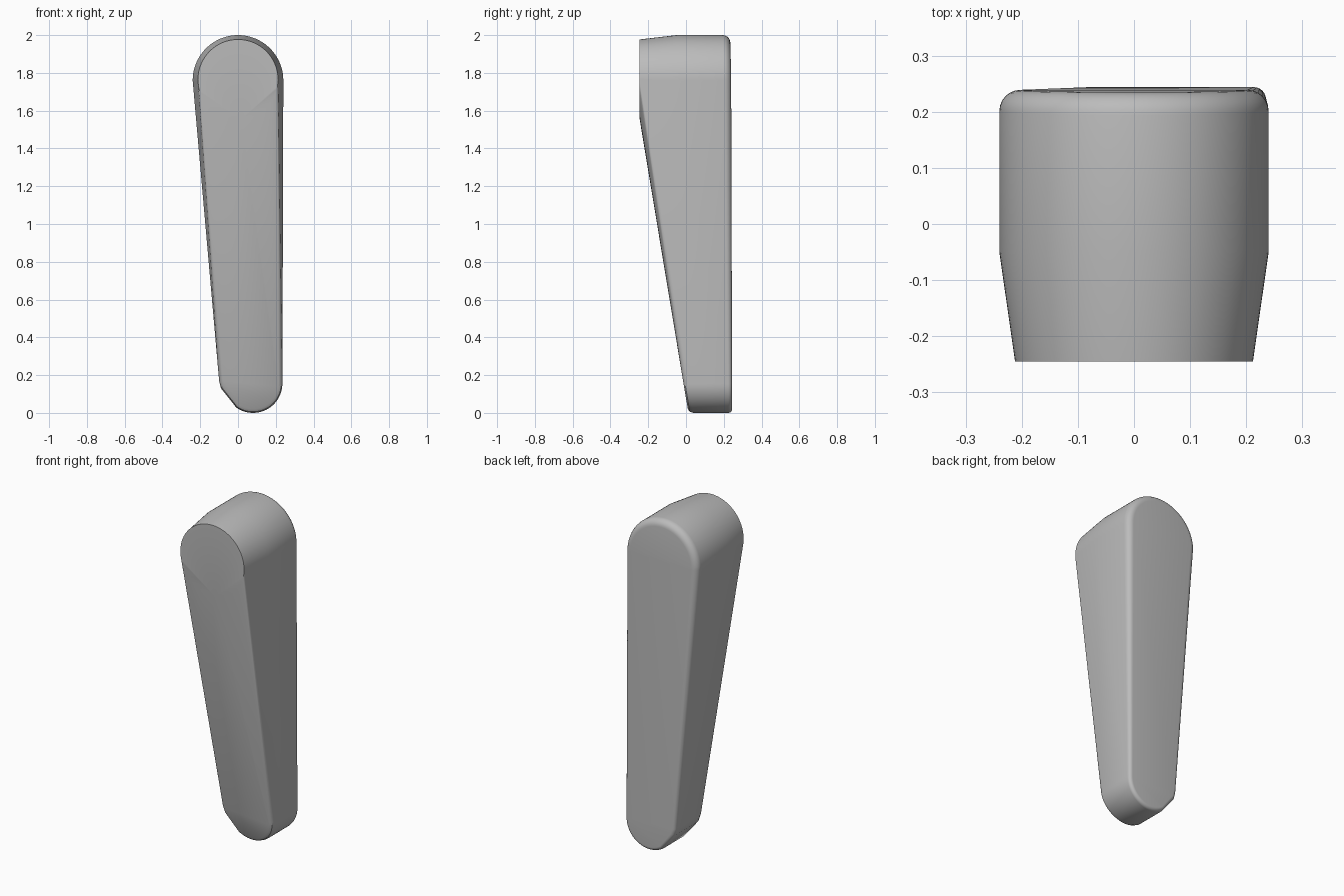
import bpy, bmesh
from math import sin, cos, radians

cube = bpy.data.objects.get("Cube")
if cube:
    bpy.data.objects.remove(cube, do_unlink=True)

GREY = (0.5, 0.5, 0.5, 1)
mat = bpy.data.materials.new("plain grey")
mat.use_nodes = True
mat.diffuse_color = GREY
mat.node_tree.nodes["Principled BSDF"].inputs["Base Color"].default_value = GREY


def arc(cx, cz, r, start, end, steps):
    angles = [radians(start + (end - start) * i / steps) for i in range(steps + 1)]
    return [(cx + r * cos(a), cz + r * sin(a)) for a in angles]


def toe(inset):
    """Rounded foot with a slanted left corner."""
    return arc(0.08, 0.155, 0.155 - inset, 0, -125, 20) + [
        (-0.09 + inset, 0.13 + inset * 0.4), (-0.1 + inset, 0.17)]


def head(inset):
    """Half-round top."""
    return arc(0, 1.76, 0.24 - inset, 180, 0, 40)


def outline(inset):
    return toe(inset) + head(inset)


def back_y(z):
    return 0.244 - 0.01 * max(0, (z - 1.2) / 0.8) ** 2


def slope_y(z):
    return 0.013 - 0.168 * z


points = []

# Rounded back rim, wider towards the top
for step in range(7):
    a = radians(90 * step / 6)
    full, inner = outline(0), outline(0.04)
    for (x0, z0), (x1, z1) in zip(full, inner):
        size = 0.5 + 0.25 * z0
        k = size * (1 - cos(a))
        x, z = x0 + (x1 - x0) * k, z0 + (z1 - z0) * k
        points.append((x, back_y(z) - 0.04 * size * (1 - sin(a)), z))

# Head barrel and the round flat face in front of it
points += [(x, -0.05, z) for x, z in head(0)]
points += [(x, -0.245, z) for x, z in arc(0, 1.765, 0.212, 0, 360, 80)]

# Foot, with a softened front edge
points += [(x, slope_y(z) + 0.025, z) for x, z in toe(0)]
points += [(x, slope_y(z) + 0.008, z) for x, z in toe(0.006)]
points += [(x, slope_y(z), z) for x, z in toe(0.02)]

# Skin stretched over the sections
bm = bmesh.new()
for p in points:
    bm.verts.new(p)
bmesh.ops.remove_doubles(bm, verts=bm.verts, dist=0.0005)
bmesh.ops.convex_hull(bm, input=bm.verts)
loose = [v for v in bm.verts if not v.link_faces]
bmesh.ops.delete(bm, geom=loose, context='VERTS')
bmesh.ops.recalc_face_normals(bm, faces=bm.faces)
mesh = bpy.data.meshes.new("lever_body")
bm.to_mesh(mesh)
bm.free()
mesh.materials.append(mat)

body = bpy.data.objects.new("lever_body", mesh)
bpy.context.collection.objects.link(body)
bpy.context.view_layer.objects.active = body
body.select_set(True)
bpy.ops.object.shade_smooth_by_angle(angle=radians(30))
